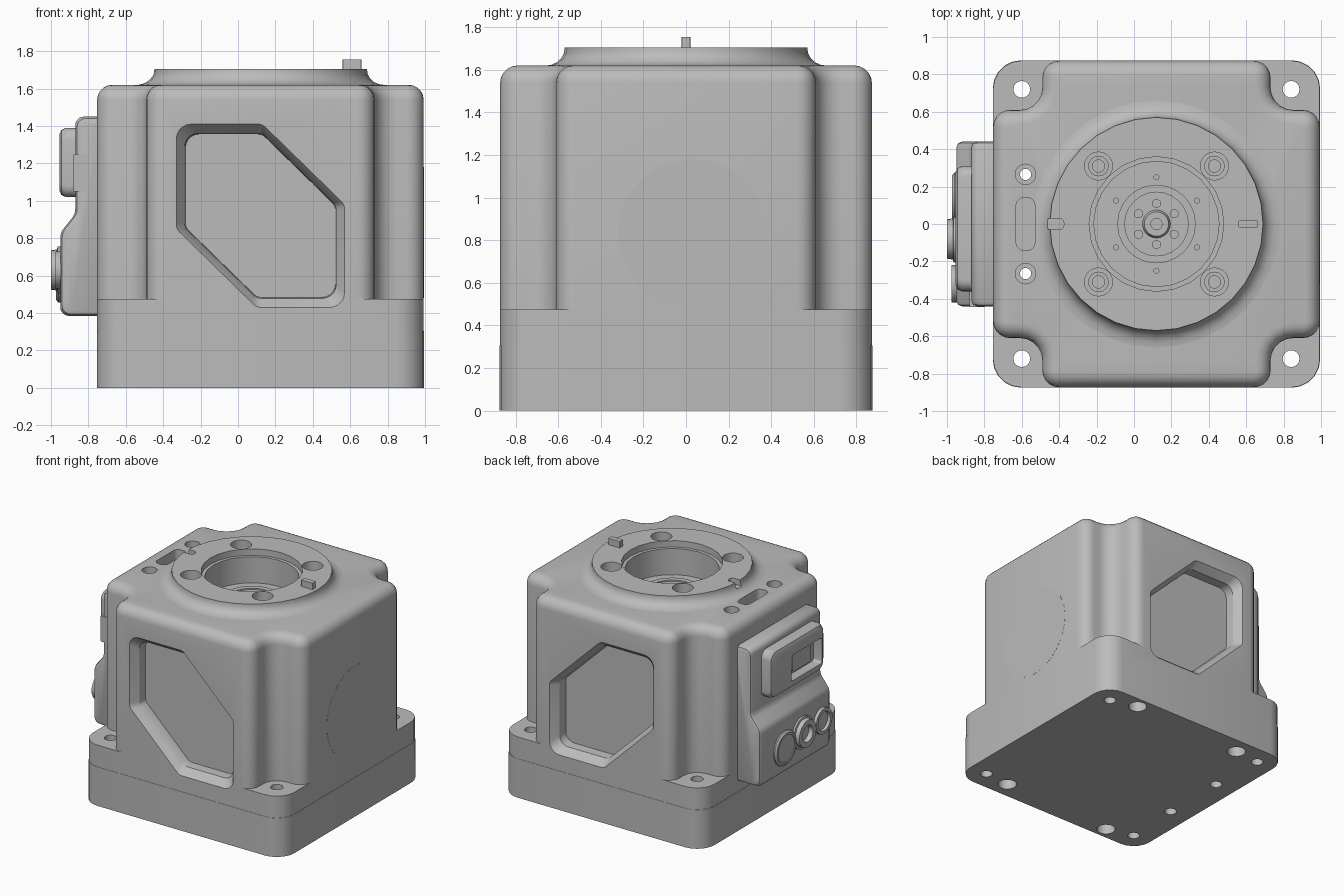
import bpy, bmesh, math
from mathutils import Vector

cube = bpy.data.objects.get("Cube")
if cube:
    bpy.data.objects.remove(cube)

grey = bpy.data.materials.new("cast grey")
grey.use_nodes = True
grey.diffuse_color = (0.5, 0.5, 0.5, 1)
grey.node_tree.nodes["Principled BSDF"].inputs["Base Color"].default_value = (0.5, 0.5, 0.5, 1)

CX, HALF, NOTCH = 0.12, 0.873, 0.61


def place(pts, axis, h):
    order = {"x": lambda u, v: (h, u, v), "y": lambda u, v: (u, h, v), "z": lambda u, v: (u, v, h)}
    return [order[axis](u, v) for u, v in pts]


def loft(name, rings):
    """Closed solid skinned through rings of equal point count."""
    bm = bmesh.new()
    loops = [[bm.verts.new(p) for p in ring] for ring in rings]
    n = len(loops[0])
    for a, b in zip(loops, loops[1:]):
        for i in range(n):
            j = (i + 1) % n
            bm.faces.new((a[i], a[j], b[j], b[i]))
    bm.faces.new(loops[0][::-1])
    bm.faces.new(loops[-1])
    bmesh.ops.recalc_face_normals(bm, faces=bm.faces)
    mesh = bpy.data.meshes.new(name)
    bm.to_mesh(mesh)
    bm.free()
    mesh.materials.append(grey)
    obj = bpy.data.objects.new(name, mesh)
    bpy.context.collection.objects.link(obj)
    return obj


def rounded(corners, seg=5):
    """Polygon of (u, v, radius) corners with circular fillets."""
    out = []
    for i, (u, v, r) in enumerate(corners):
        p = Vector((u, v))
        a = (Vector(corners[i - 1][:2]) - p).normalized()
        b = (Vector(corners[(i + 1) % len(corners)][:2]) - p).normalized()
        half = (math.pi - a.angle(b)) / 2
        t, w = r * math.tan(half), math.cos(half)
        for k in range(seg + 1):
            s = k / seg
            c0, c1, c2 = (1 - s) ** 2, 2 * w * s * (1 - s), s * s
            out.append(tuple(((p + a * t) * c0 + p * c1 + (p + b * t) * c2) / (c0 + c1 + c2)))
    return out


def rect(u0, u1, v0, v1, r, d=0):
    return rounded([(u0 + d, v0 + d, r), (u1 - d, v0 + d, r), (u1 - d, v1 - d, r), (u0 + d, v1 - d, r)])


def prism(name, pts, axis, h0, h1):
    return loft(name, [place(pts, axis, h0), place(pts, axis, h1)])


def lathe(name, axis, centre, profile, n=24):
    rings = []
    for r, h in profile:
        pts = [(centre[0] + r * math.cos(2 * math.pi * i / n),
                centre[1] + r * math.sin(2 * math.pi * i / n)) for i in range(n)]
        rings.append(place(pts, axis, h))
    return loft(name, rings)


def cut(targets, cutter):
    """Subtract the cutter from each target, then discard it."""
    for obj in targets:
        m = obj.modifiers.new("cut", "BOOLEAN")
        m.operation, m.solver, m.object = "DIFFERENCE", "EXACT", cutter
        dg = bpy.context.evaluated_depsgraph_get()
        mesh = bpy.data.meshes.new_from_object(obj.evaluated_get(dg))
        obj.modifiers.clear()
        obj.data = mesh
    bpy.data.objects.remove(cutter)


# Two-layer square base
def square(h):
    return rect(CX - h, CX + h, -h, h, 0.15)


base_plate = prism("base_plate", square(HALF + 0.002), "z", 0, 0.305)
base_flange = prism("base_flange", square(HALF), "z", 0.305, 0.475)


# Main body with notched corners and a rounded top edge
def body_ring(d, z):
    h, n, corners = HALF - d, NOTCH - d, []
    for q in range(4):
        for x, y, r in ((h, n, 0.09 - d), (n, n, 0.12 + d), (n, h, 0.09 - d)):
            for _ in range(q):
                x, y = -y, x
            corners.append((x + CX, y, r))
    return place(rounded(corners), "z", z)


R = 0.08
arc = [i * math.pi / 10 for i in range(6)]
body = loft("main_body", [body_ring(0, 0.475)]
            + [body_ring(R * (1 - math.cos(t)), 1.62 - R + R * math.sin(t)) for t in arc])

# Round flared collar on top
flare = [(0.66 - 0.09 * math.sin(t), 1.70 - 0.08 * math.cos(t)) for t in arc]
collar = lathe("top_collar", "z", (CX, 0), [(0.66, 1.60)] + flare + [(0.57, 1.705)], 32)

# Central stepped pit
pit = lathe("pit_cutter", "z", (CX, 0), [(0.335, 1.45), (0.335, 1.655), (0.36, 1.655), (0.36, 1.8)])
cut([body, collar], pit)

# Collar screws in counterbores
for sx in (-1, 1):
    for sy in (-1, 1):
        c = (CX + sx * 0.31, sy * 0.31)
        cut([body, collar], lathe("bore_cutter", "z", c, [(0.075, 1.57), (0.075, 1.8)], 20))
        lathe("collar_screw", "z", c, [(0.055, 1.56), (0.055, 1.64), (0.033, 1.64), (0.033, 1.61)], 16)

# Locating notch and key on the collar
cut([collar], prism("notch_cutter", rect(-0.5, -0.375, -0.03, 0.03, 0.025), "z", 1.66, 1.8))
prism("locating_key", rect(0.56, 0.66, -0.02, 0.02, 0.004), "z", 1.68, 1.755)

# Hub inside the pit
hub = lathe("pit_hub", "z", (CX, 0), [(0.21, 1.43), (0.21, 1.485), (0.17, 1.485), (0.17, 1.475),
                                      (0.075, 1.475), (0.065, 1.5), (0.03, 1.5), (0.03, 1.46)])
for i in range(6):
    a = math.pi / 3 * i
    c, s = math.cos(a), math.sin(a)
    cut([hub], lathe("hub_hole", "z", (CX + 0.11 * s, 0.11 * c), [(0.022, 1.455), (0.022, 1.6)], 10))
    cut([body], lathe("floor_hole", "z", (CX - 0.25 * s, 0.25 * c), [(0.014, 1.4), (0.014, 1.6)], 8))

# Corner mounting holes, underside bores
for sx in (-1, 1):
    for sy in (-1, 1):
        cut([base_plate, base_flange],
            lathe("mount_cutter", "z", (CX + sx * 0.72, sy * 0.72), [(0.045, -0.1), (0.045, 0.6)], 16))
        foot_y = 0.78 if sx == sy else 0.74
        cut([base_plate], lathe("foot_cutter", "z", (CX + sx * 0.5, sy * foot_y),
                                [(0.07, -0.1), (0.07, 0.2)], 16))

# Through holes and slot beside the collar
for sy in (-1, 1):
    hole = [(0.045, -0.1), (0.045, 0.2), (0.03, 0.2), (0.03, 1.56), (0.055, 1.56), (0.055, 1.8)]
    cut([body, base_flange, base_plate], lathe("side_hole_cutter", "z", (-0.58, sy * 0.265), hole, 16))
cut([body, collar], prism("slot_cutter", rect(-0.63, -0.53, -0.14, 0.14, 0.04), "z", 1.5, 1.8))

# Clipped-corner recesses on front and back
CZ = 0.92
recess = rounded([(-0.33, 1.41, 0.08), (0.13, 1.41, 0.06), (0.57, 0.98, 0.06),
                  (0.57, 0.43, 0.08), (0.10, 0.43, 0.06), (-0.33, 0.85, 0.06)])
for side in (-1, 1):
    rings = []
    for depth, k in ((-0.02, 1.02), (0, 1.0), (0.06, 0.9), (0.13, 0.89)):
        pts = [(CX + (u - CX) * k, CZ + (v - CZ) * k) for u, v in recess]
        rings.append(place(pts, "y", side * (HALF - depth)))
    cut([body, base_flange], loft("recess_cutter", rings))

# Flush round cover on the side
lathe("side_cover", "x", (0.03, 0.83), [(0.35, 0.97), (0.35, CX + HALF + 0.001)], 32)


# Connector housing on the other side, with softened ends
def housing_ring(d, y):
    return place(rounded([(-0.74, 0.385 + d, 0.005), (-0.95 + d, 0.385 + d, 0.045), (-0.95 + d, 0.83, 0.08),
                          (-0.87 + d, 0.93, 0.08), (-0.87 + d, 1.45 - d, 0.045), (-0.74, 1.45 - d, 0.005)]), "y", y)


loft("connector_housing", [housing_ring(d, y) for d, y in (
    (0.03, -0.44), (0.01, -0.432), (0, -0.41), (0, 0.41), (0.01, 0.432), (0.03, 0.44))])

# Raised socket block with a window
block = loft("socket_block", [place(rect(-0.36, 0.31, 1.02, 1.39, 0.06, d), "x", x)
                              for d, x in ((0, -0.84), (0, -0.92), (0.012, -0.945), (0.035, -0.955))])
cut([block], prism("window_cutter", rect(-0.32, 0.06, 1.08, 1.28, 0.02), "x", -1.1, -0.88))
prism("socket_insert", rect(-0.24, -0.02, 1.11, 1.25, 0.02), "x", -0.91, -0.84)
prism("side_latch", rect(-0.88, -0.80, 1.05, 1.25, 0.006), "y", -0.444, -0.35)

# Round ports below the block
lathe("blank_port", "x", (0.14, 0.59),
      [(0.135, -0.9), (0.135, -0.96), (0.12, -0.972), (0.105, -0.972), (0.105, -0.965)])
lathe("round_port", "x", (-0.08, 0.63),
      [(0.125, -0.9), (0.125, -0.965), (0.11, -0.968), (0.105, -1.0), (0.065, -1.0), (0.06, -0.965)])
lathe("small_port", "x", (-0.32, 0.63),
      [(0.10, -0.9), (0.10, -0.975), (0.075, -0.975), (0.07, -0.955)])

# Smooth curved parts, keep edges sharp
bpy.ops.object.select_all(action="DESELECT")
for obj in bpy.context.scene.objects:
    if obj.type == "MESH":
        obj.select_set(True)
        bpy.context.view_layer.objects.active = obj
bpy.ops.object.shade_smooth_by_angle(angle=math.radians(32))
